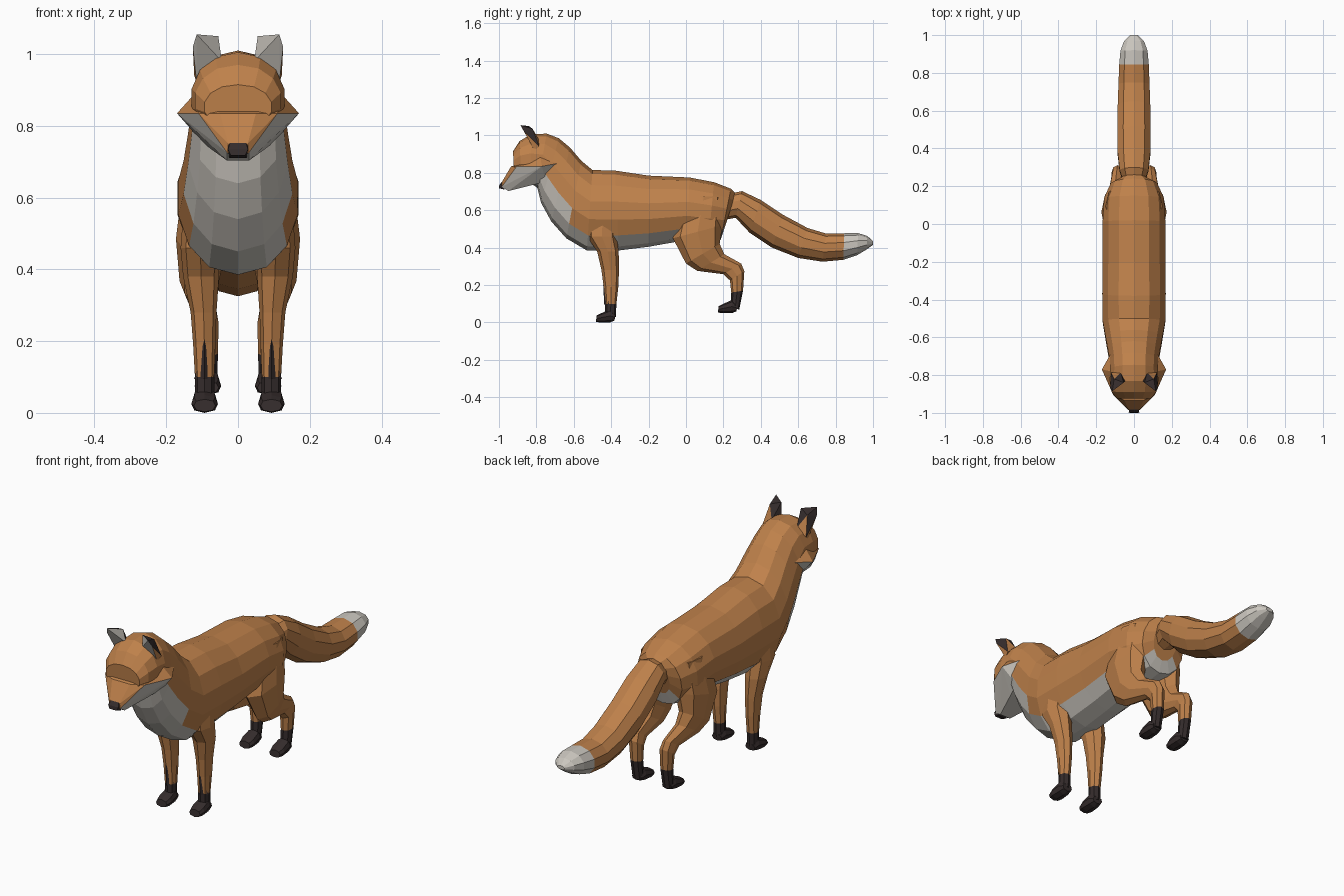
import bpy, bmesh
from math import sin, cos, pi
from mathutils import Vector

if "Cube" in bpy.data.objects:
    bpy.data.objects.remove(bpy.data.objects["Cube"])

def material(name, rgb):
    m = bpy.data.materials.new(name)
    m.diffuse_color = (*rgb, 1)
    m.use_nodes = True
    m.node_tree.nodes["Principled BSDF"].inputs["Base Color"].default_value = m.diffuse_color
    return m

MATS = [material("orange", (0.52, 0.22, 0.07)), material("cream", (0.60, 0.57, 0.52)),
        material("dark", (0.035, 0.025, 0.025))]
ORANGE, CREAM, DARK = 0, 1, 2

def finish(name, bm, mirror=False):
    bmesh.ops.recalc_face_normals(bm, faces=bm.faces)
    me = bpy.data.meshes.new(name)
    bm.to_mesh(me)
    bm.free()
    for m in MATS:
        me.materials.append(m)
    ob = bpy.data.objects.new(name, me)
    bpy.context.collection.objects.link(ob)
    if mirror:
        ob.modifiers.new("mirror", 'MIRROR')
    return ob

def loft(name, rings, n, paint, mirror=False, power=0.9):
    """Each ring: (y,z) of one end, (y,z) of the opposite end, centre x, half width.
    paint(segment, c, centre) picks a colour; c runs from 1 (first end) to -1."""
    bm = bmesh.new()
    loops = []
    for y1, z1, y2, z2, xc, hw in rings:
        a, b = Vector((xc, y1, z1)), Vector((xc, y2, z2))
        loop = []
        for k in range(n):
            s, c = sin(2 * pi * k / n), cos(2 * pi * k / n)
            s = (1 if s > 0 else -1) * abs(s) ** power
            loop.append(bm.verts.new((a + b) / 2 + (a - b) / 2 * c + Vector((hw * s, 0, 0))))
        loops.append(loop)
    for i in range(len(loops) - 1):
        for k in range(n):
            j = (k + 1) % n
            f = bm.faces.new((loops[i][k], loops[i][j], loops[i + 1][j], loops[i + 1][k]))
            f.material_index = paint(i, cos(2 * pi * (k + .5) / n), f.calc_center_median())
    for i, loop in ((0, loops[0]), (len(loops) - 2, loops[-1])):
        f = bm.faces.new(loop)
        f.material_index = paint(i, 0, f.calc_center_median())
    return finish(name, bm, mirror)

def hull(name, pts, paint, mirror=False, both=False):
    """Convex faceted part; paint(normal, centre) picks a colour."""
    bm = bmesh.new()
    for x, y, z in pts:
        for s in ((1, -1) if both and x else (1,)):
            bm.verts.new((s * x, y, z))
    bmesh.ops.convex_hull(bm, input=bm.verts)
    bmesh.ops.delete(bm, geom=[v for v in bm.verts if not v.link_faces], context='VERTS')
    bmesh.ops.recalc_face_normals(bm, faces=bm.faces)
    for f in bm.faces:
        f.normal_update()
        f.material_index = paint(f.normal, f.calc_center_median())
    return finish(name, bm, mirror)

# Torso, neck and head dome: back point, belly point, half width
def paint_body(i, c, p):
    if i >= 7:
        return CREAM if c < -0.1 and i < 11 else ORANGE
    if i == 6:
        return CREAM if c < -0.55 else ORANGE
    return CREAM if c < -0.7 else ORANGE

loft("body", [
    (.265, .69, .205, .50, 0, .07), (.24, .715, .185, .44, 0, .125), (.15, .75, .12, .43, 0, .162),
    (.02, .775, 0, .44, 0, .17), (-.2, .785, -.2, .405, 0, .17), (-.38, .812, -.36, .385, 0, .172),
    (-.50, .815, -.53, .385, 0, .17), (-.56, .865, -.64, .45, 0, .155), (-.62, .935, -.72, .54, 0, .142),
    (-.68, .985, -.775, .64, 0, .132), (-.745, 1.01, -.795, .72, 0, .13), (-.83, 1.005, -.83, .745, 0, .132),
    (-.89, .97, -.88, .77, 0, .122), (-.925, .915, -.918, .79, 0, .095)], 14, paint_body)

# Face wedge with cheek points, cream underneath
hull("face_mask", [
    (.17, -.77, .835), (.125, -.69, .85), (.125, -.78, .885), (.11, -.905, .835), (.05, -.935, .835),
    (.027, -.985, .75), (.03, -.985, .725), (.03, -.95, .703), (.075, -.82, .735), (.10, -.75, .755)],
    lambda n, p: CREAM if n.z < -0.1 else ORANGE, both=True)
hull("nose", [(.026, -.96, .765), (.022, -.985, .752), (.028, -.998, .735), (.02, -1, .718), (.024, -.97, .71)],
     lambda n, p: DARK, both=True)

# Ears: cream inside, dark tips behind, orange roots
hull("ears", [
    (.055, -.84, 1.05), (.115, -.885, 1.055), (.126, -.865, 1.02), (.115, -.81, .92), (.045, -.83, .98),
    (.122, -.785, .94), (.07, -.785, .975), (.105, -.82, 1.035)],
    lambda n, p: CREAM if n.y < -0.3 else (DARK if p.z > .985 else ORANGE), mirror=True)

# Tail
loft("tail", [
    (.24, .69, .215, .55, 0, .06), (.30, .702, .265, .56, 0, .08), (.40, .655, .34, .48, 0, .09),
    (.52, .575, .46, .40, 0, .092), (.65, .505, .60, .345, 0, .09), (.75, .475, .73, .325, 0, .086),
    (.845, .477, .842, .335, 0, .082), (.92, .478, .915, .36, 0, .075), (.97, .462, .965, .39, 0, .055),
    (1, .435, 1, .415, 0, .02)], 10, lambda i, c, p: CREAM if p.y > .845 else ORANGE)

# Legs with dark socks
loft("front_legs", [
    (-.52, .66, -.36, .66, .095, .05), (-.53, .46, -.37, .46, .105, .055), (-.475, .38, -.36, .38, .103, .05),
    (-.452, .28, -.358, .28, .096, .036), (-.44, .19, -.362, .19, .094, .031),
    (-.432, .10, -.372, .10, .093, .027), (-.432, .03, -.375, .03, .093, .027)],
    8, lambda i, c, p: DARK if p.z < .11 else ORANGE, mirror=True)
loft("rear_legs", [
    (-.01, .68, .20, .67, .085, .065), (-.07, .45, .195, .52, .10, .073), (0, .315, .18, .42, .108, .055),
    (.06, .276, .205, .365, .10, .042), (.20, .258, .295, .315, .09, .03), (.235, .225, .312, .275, .086, .032),
    (.242, .16, .305, .17, .084, .028), (.24, .075, .285, .07, .084, .026)],
    8, lambda i, c, p: DARK if p.z < .16 else ORANGE, mirror=True)

# Dark points running up the shins
hull("shin_marks", [(.094, -.443, .205), (.066, -.41, .095), (.122, -.41, .095), (.094, -.437, .095)],
     lambda n, p: DARK, mirror=True)

# Paws: toe block with a sloped top
def paws(name, x, y, z):
    loft(name, [(y + .105, z + .045, y + .10, z + .01, x, .027), (y + .075, z + .07, y + .075, z, x, .034),
                (y + .03, z + .05, y + .025, z, x, .037), (y + .005, z + .038, y, z + .003, x, .03)],
         8, lambda i, c, p: DARK, mirror=True, power=0.7)

paws("front_paws", .093, -.482, 0)
paws("rear_paws", .084, .17, .05)
